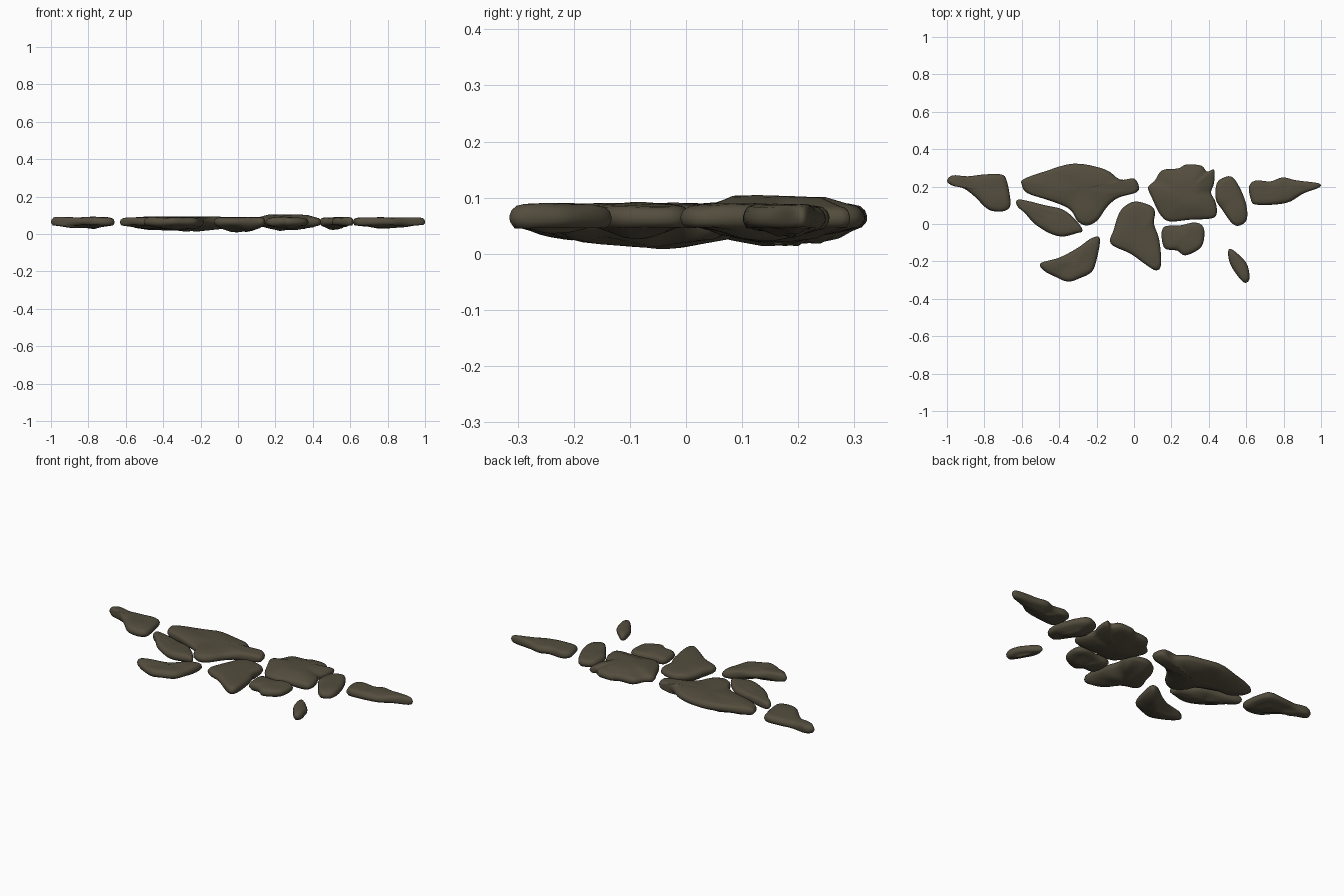
import bpy, bmesh, math
from mathutils import Vector, noise

stone_mat = bpy.data.materials.new("dark olive stone")
stone_mat.diffuse_color = (0.088, 0.075, 0.048, 1)


def smooth_loop(points, steps=4):
    """Closed Catmull-Rom curve through the outline points."""
    pts = [Vector(p) for p in points]
    n, out = len(pts), []
    for i in range(n):
        a, b, c, d = (pts[(i + k) % n] for k in (-1, 0, 1, 2))
        for s in range(steps):
            t = s / steps
            out.append(0.5 * (2 * b + (c - a) * t + (2 * a - 5 * b + 4 * c - d) * t * t
                              + (3 * b - a - 3 * c + d) * t ** 3))
    return out


def stone(name, outline, bottom=0.03, top=0.09, bump=0.006):
    """Flat slab: near-level rounded top, chipped and tapering underside."""
    loop = smooth_loop(outline)
    n = len(loop)
    # area centroid
    area, cen = 0, Vector((0, 0))
    for i in range(n):
        p, q = loop[i], loop[(i + 1) % n]
        k = p.x * q.y - q.x * p.y
        area += k
        cen += (p + q) * k
    cen /= 3 * area
    h = top - bottom
    # (edge inset, share of remaining radius, height)
    rings = [(0.035, 0.3, bottom), (0.035, 0.65, bottom + 0.08 * h),
             (0.03, 0.9, bottom + 0.2 * h), (0.01, 1, 0.046),
             (0.001, 1, 0.056), (0, 1, 0.066), (0.004, 1, 0.076),
             (0.013, 1, 0.0835), (0.028, 1, 0.087),
             (0.03, 0.7, top - 0.001), (0.03, 0.35, top)]
    bm = bmesh.new()
    layers = []
    for j, (inset, share, z) in enumerate(rings):
        row = []
        for p in loop:
            d = p - cen
            r = d.length
            xy = cen + d * (share * (1 - min(inset / r, 0.6)))
            wob = noise.noise(Vector((xy.x * 11, xy.y * 11, j > 3)))
            amp = 2.0 * bump if j < 3 else bump * (0.5 if j < 7 else 0.8)
            row.append(bm.verts.new((xy.x, xy.y, max(0, z + wob * amp))))
        layers.append(row)
    for lo, hi in zip(layers, layers[1:]):
        for i in range(n):
            k = (i + 1) % n
            bm.faces.new((lo[i], lo[k], hi[k], hi[i]))
    for row, z in ((layers[0], bottom), (layers[-1], top)):
        c = bm.verts.new((cen.x, cen.y, z))
        for i in range(n):
            bm.faces.new((row[i], row[(i + 1) % n], c))
    bmesh.ops.recalc_face_normals(bm, faces=bm.faces)
    me = bpy.data.meshes.new(name)
    bm.to_mesh(me)
    bm.free()
    me.materials.append(stone_mat)
    ob = bpy.data.objects.new(name, me)
    bpy.context.collection.objects.link(ob)
    me.shade_smooth()
    return ob


# back row, left to right
stone("far_left_stone", [(-1, .23), (-.97, .26), (-.89, .255), (-.8, .265), (-.71, .265),
      (-.68, .23), (-.66, .11), (-.685, .073), (-.74, .067), (-.79, .085), (-.85, .145),
      (-.91, .19), (-.97, .205)], 0.032, 0.09)
stone("large_back_stone", [(-.6, .21), (-.59, .24), (-.48, .28), (-.32, .323), (-.155, .292),
      (-.075, .238), (0, .243), (.026, .2), (.01, .168), (-.085, .14), (-.145, .09),
      (-.195, .02), (-.25, -.008), (-.3, .013), (-.345, .08), (-.45, .125), (-.57, .165)],
      0.018, 0.092)
stone("square_back_stone", [(.075, .195), (.11, .23), (.15, .287), (.235, .297), (.28, .318),
      (.36, .312), (.39, .28), (.428, .29), (.428, .22), (.412, .168), (.435, .12),
      (.443, .06), (.415, .03), (.3, .023), (.19, .014), (.14, .05), (.1, .13)], 0.022, 0.102)
stone("narrow_back_stone", [(.438, .2), (.46, .238), (.52, .254), (.565, .195), (.6, .105),
      (.603, .025), (.565, -.008), (.525, .003), (.47, .078), (.438, .13)], 0.028, 0.09)
stone("far_right_stone", [(.615, .2), (.65, .232), (.73, .228), (.795, .249), (.87, .233),
      (.985, .218), (.99, .195), (.905, .163), (.835, .12), (.755, .104), (.65, .104),
      (.625, .13)], 0.032, 0.088)

# front row, left to right
stone("left_middle_stone", [(-.63, .12), (-.6, .13), (-.475, .1), (-.38, .077), (-.31, .02),
      (-.275, -.035), (-.31, -.05), (-.38, -.067), (-.45, -.05), (-.53, 0), (-.585, .06),
      (-.62, .09)], 0.028, 0.089)
stone("left_front_stone", [(-.5, -.21), (-.4, -.18), (-.3, -.127), (-.235, -.08), (-.19, -.068),
      (-.183, -.105), (-.2, -.19), (-.225, -.255), (-.29, -.29), (-.355, -.308), (-.425, -.28),
      (-.48, -.25)], 0.024, 0.089)
stone("centre_stone", [(-.055, .09), (.005, .12), (.085, .1), (.112, .065), (.107, 0),
      (.135, -.085), (.145, -.215), (.118, -.248), (.06, -.215), (-.02, -.158), (-.125, -.105),
      (-.108, -.03), (-.085, .045)], 0.012, 0.09, 0.007)
stone("small_middle_stone", [(.155, -.02), (.245, -.008), (.325, .008), (.37, -.015),
      (.375, -.075), (.353, -.13), (.275, -.168), (.23, -.142), (.16, -.125)], 0.026, 0.09)
stone("small_front_stone", [(.503, -.148), (.525, -.136), (.595, -.2), (.615, -.255),
      (.615, -.3), (.588, -.313), (.545, -.265), (.513, -.21)], 0.038, 0.089, 0.004)
